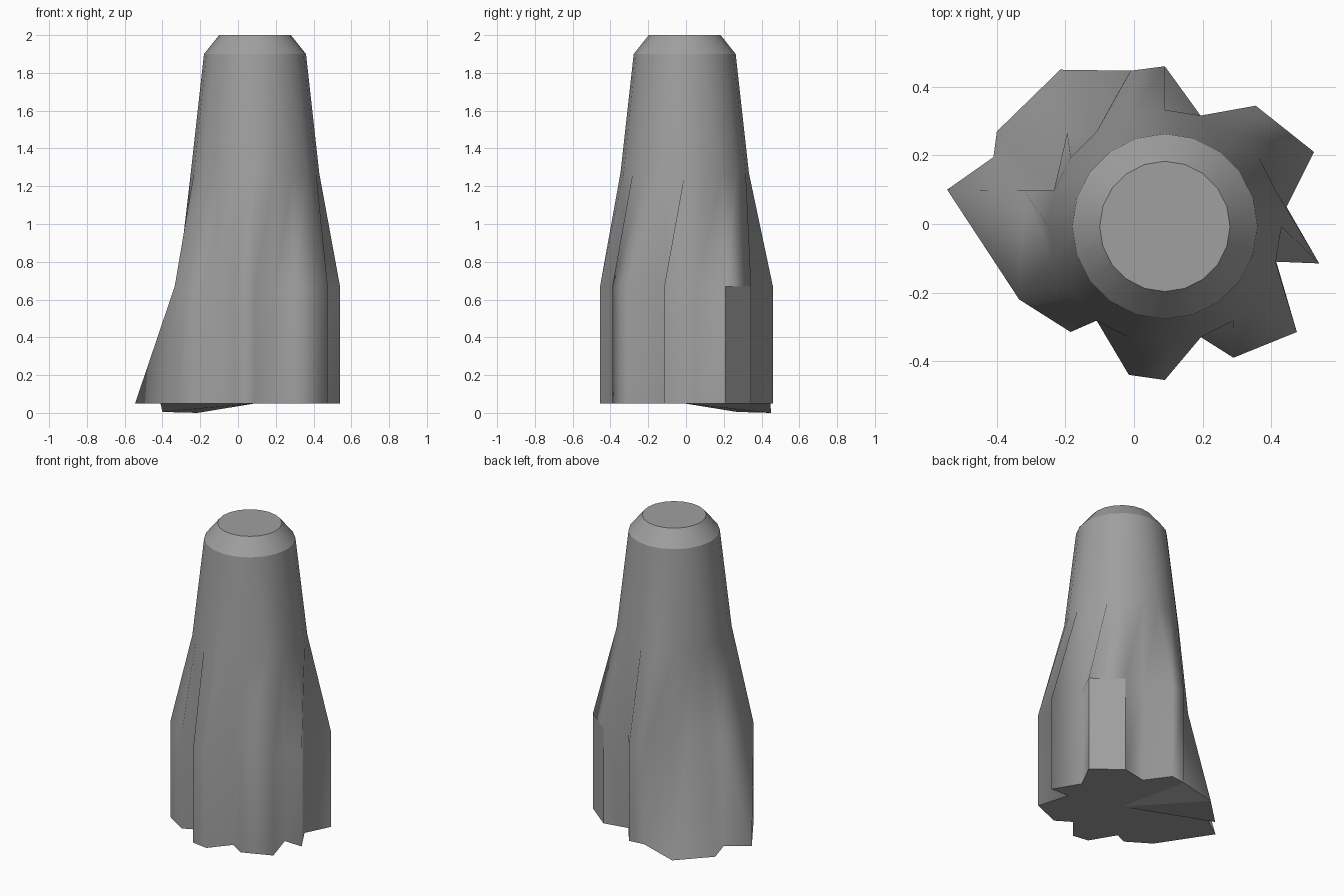
import bpy, bmesh
from math import cos, sin, radians

cube = bpy.data.objects.get("Cube")
if cube:
    bpy.data.objects.remove(cube, do_unlink=True)

grey = bpy.data.materials.new("stone_grey")
grey.use_nodes = True
colour = (0.35, 0.35, 0.35, 1)
grey.diffuse_color = colour
grey.node_tree.nodes["Principled BSDF"].inputs["Base Color"].default_value = colour

SIDES = 20
CX, CY = 0.09, -0.007


def circle(radius, z):
    """Round ring of the shaft, starting at the back and running clockwise from above."""
    angles = [radians(90 - i * 360 / SIDES) for i in range(SIDES)]
    return [(CX + radius * cos(a), CY + radius * sin(a), z) for a in angles]


# Jagged foot outline, one point per side of the shaft
outline = [(.09, .46), (.195, .315), (.355, .345), (.525, .21), (.445, .05),
           (.54, -.115), (.415, -.11), (.475, -.315), (.29, -.39), (.195, -.33),
           (.09, -.455), (-.015, -.44), (-.11, -.28), (-.185, -.315), (-.335, -.22),
           (-.545, .10), (-.41, .195), (-.40, .27), (-.215, .45), (-.01, .447)]
foot = [(x, y, .05) for x, y in outline]
for i in (17, 18):                      # lowest corners of the foot
    foot[i] = (*outline[i], .005 * (18 - i))

# Shoulder follows the foot, but is drawn in where the foot flares out
shoulder = [(x, y, .67) for x, y in outline]
for i, point in zip(range(15, 19), [(-.32, .097), (-.235, .10), (-.195, .265), (-.11, .27)]):
    shoulder[i] = (*point, .67)

bm = bmesh.new()
rings = [[bm.verts.new(p) for p in ring] for ring in
         (foot, shoulder, circle(.34, 1.27), circle(.27, 1.9), circle(.19, 2))]

# Walls, split into triangles
for level, (low, high) in enumerate(zip(rings, rings[1:])):
    for i in range(SIDES):
        j = (i + 1) % SIDES
        if level in (0, 1):
            if i == 15 and level == 1:
                tris = ((low[i], low[j], high[j]), (low[i], high[j], high[i]))
            else:
                tris = ((low[i], high[i], low[j]), (low[j], high[i], high[j]))
            faces = [bm.faces.new(t) for t in tris]
        else:
            faces = [bm.faces.new((low[i], low[j], high[j], high[i]))]
        for face in faces:
            face.smooth = True
            # Flat block face between two spikes
            if level == 0 and i == 2:
                face.smooth = False

# Flat top and shallow fan underneath
bm.faces.new(rings[-1])
centre = bm.verts.new((CX, CY, .05))
for i in range(SIDES):
    bm.faces.new((rings[0][i], rings[0][(i + 1) % SIDES], centre))
bmesh.ops.recalc_face_normals(bm, faces=bm.faces)

# Keep rims and the block face crisp
for ring in (rings[0], rings[3], rings[4]):
    for i in range(SIDES):
        bm.edges.get((ring[i], ring[(i + 1) % SIDES])).smooth = False
for face in bm.faces:
    if not face.smooth:
        for edge in face.edges:
            edge.smooth = False

mesh = bpy.data.meshes.new("tapered_column")
bm.to_mesh(mesh)
bm.free()
mesh.materials.append(grey)
column = bpy.data.objects.new("tapered_column", mesh)
bpy.context.collection.objects.link(column)
